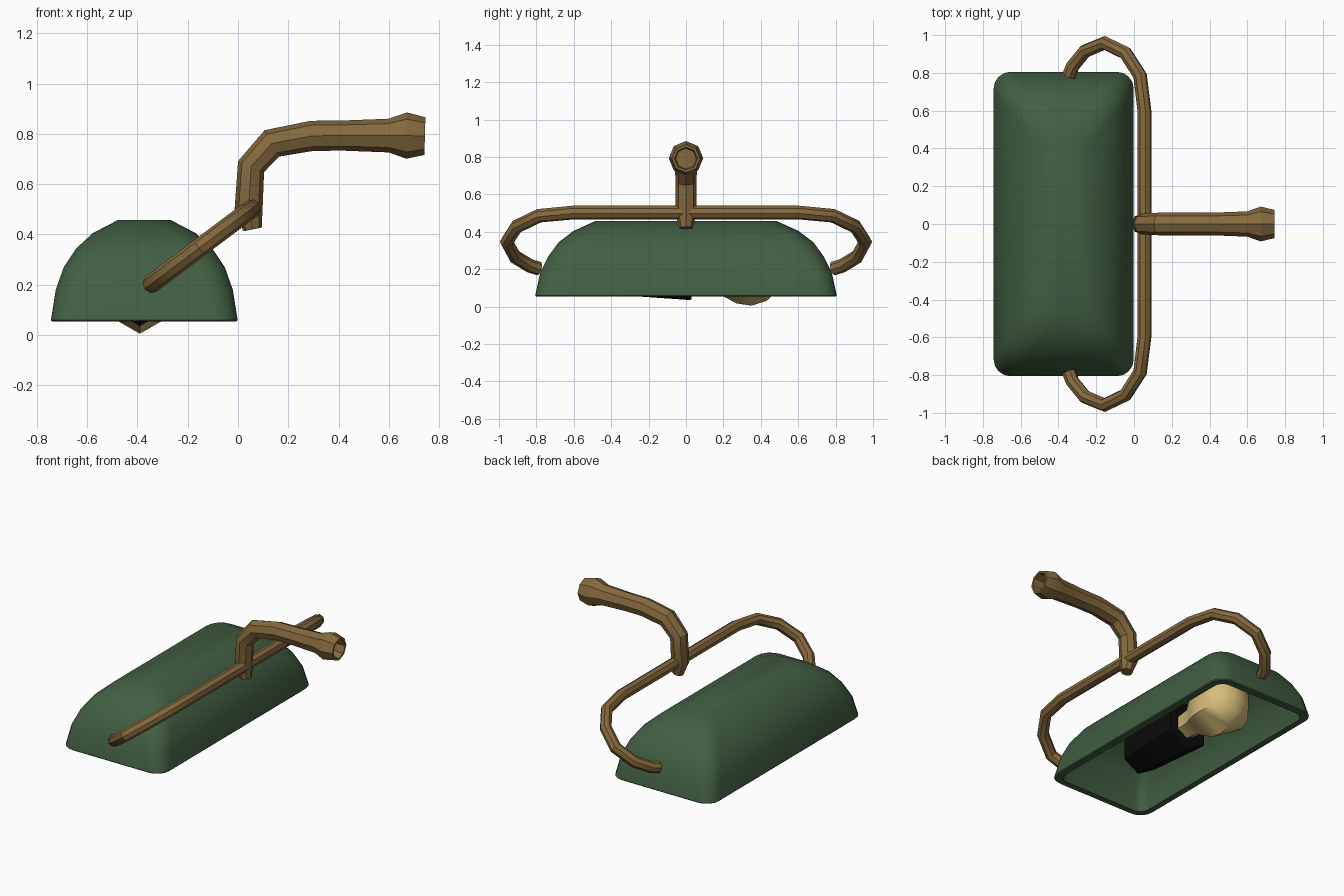
import bpy, bmesh, math
from mathutils import Vector

if "Cube" in bpy.data.objects:
    bpy.data.objects.remove(bpy.data.objects["Cube"])


def material(name, rgb):
    m = bpy.data.materials.new(name)
    m.diffuse_color = (*rgb, 1)
    m.use_nodes = True
    m.node_tree.nodes["Principled BSDF"].inputs["Base Color"].default_value = m.diffuse_color
    return m


GREEN = material("green enamel", (0.053, 0.112, 0.054))
BRASS = material("aged brass", (0.24, 0.143, 0.048))
BLACK = material("black plastic", (0.003, 0.003, 0.003))
GLASS = material("warm glass", (0.68, 0.51, 0.2))


def loft(name, rings, mat, cap_start=True, cap_end=True, recess=None, angle=30):
    """Skin a list of equal-length closed rings; recess hollows the last cap."""
    bm = bmesh.new()
    loops = [[bm.verts.new(p) for p in r] for r in rings]
    n = len(loops[0])
    for a, b in zip(loops, loops[1:]):
        for i in range(n):
            j = (i + 1) % n
            bm.faces.new((a[i], a[j], b[j], b[i]))
    if cap_start:
        bm.faces.new(loops[0][::-1])
    if cap_end:
        end = bm.faces.new(loops[-1])
    bmesh.ops.recalc_face_normals(bm, faces=bm.faces[:])
    if recess:
        thickness, move = recess
        bmesh.ops.inset_region(bm, faces=[end], thickness=thickness)
        bmesh.ops.inset_region(bm, faces=[end], thickness=0.006)
        bmesh.ops.translate(bm, verts=end.verts[:], vec=move)
    mesh = bpy.data.meshes.new(name)
    bm.to_mesh(mesh)
    bm.free()
    ob = bpy.data.objects.new(name, mesh)
    bpy.context.collection.objects.link(ob)
    mesh.materials.append(mat)
    bpy.ops.object.select_all(action='DESELECT')
    ob.select_set(True)
    bpy.context.view_layer.objects.active = ob
    bpy.ops.object.shade_smooth_by_angle(angle=math.radians(angle))
    return ob


def tube_rings(path, radii, side, sides=8):
    """Rings across a planar path; side is the normal of the path's plane."""
    pts = [Vector(p) for p in path]
    side = Vector(side).normalized()
    rings = []
    for i, p in enumerate(pts):
        before = (p - pts[i - 1]).normalized() if i else Vector()
        after = (pts[i + 1] - p).normalized() if i < len(pts) - 1 else Vector()
        up = (before + after).normalized().cross(side)
        rings.append([p + radii[i] * (math.cos(t) * side + math.sin(t) * up)
                      for t in (2 * math.pi * k / sides for k in range(sides))])
    return rings


# Lamp shade: rounded rectangles stacked into a dome, with an inner shell
CX = -0.3725


def rounded_rect(hw, hl, r, z, seg=4):
    pts = []
    for q, (sx, sy) in enumerate(((1, 1), (-1, 1), (-1, -1), (1, -1))):
        for k in range(seg + 1):
            a = math.pi / 2 * (q + k / seg)
            pts.append((CX + sx * (hw - r) + r * math.cos(a),
                        sy * (hl - r) + r * math.sin(a), z))
    return pts


# half width, half length, corner radius, height
dome = [(0.105, 0.485, 0.100, 0.457), (0.205, 0.60, 0.105, 0.405),
        (0.27, 0.68, 0.105, 0.345), (0.32, 0.735, 0.105, 0.27),
        (0.352, 0.78, 0.10, 0.18), (0.371, 0.806, 0.09, 0.06)]
outer = [rounded_rect(*d) for d in dome]
rim = [rounded_rect(0.365, 0.80, 0.088, 0.054), rounded_rect(0.325, 0.76, 0.06, 0.054)]
inner = [rounded_rect(w - 0.04, l - 0.04, r - 0.04, z - 0.03)
         for w, l, r, z in dome[-2::-1]]
loft("lamp_shade", outer + rim + inner, GREEN)

# Yoke: tilted bar bending round to both ends of the shade
half = [(0.055, 0.60), (0.032, 0.785), (-0.045, 0.905), (-0.155, 0.958),
        (-0.26, 0.915), (-0.325, 0.835), (-0.345, 0.785)]
SLOPE = 0.75
flat = [(x, -y) for x, y in reversed(half)] + half
yoke = [(x, y, 0.503 + SLOPE * (x - 0.055)) for x, y in flat]
loft("yoke", tube_rings(yoke, [0.037] * len(yoke), (-SLOPE, 0, 1)), BRASS)

# Wall arm: bent tube flaring into a hollow end
arm = [(0.058, 0.42), (0.042, 0.50), (0.052, 0.67), (0.135, 0.762), (0.295, 0.792),
       (0.42, 0.793), (0.60, 0.793), (0.67, 0.793), (0.743, 0.791)]
radii = [0.037, 0.056, 0.056, 0.06, 0.06, 0.06, 0.067, 0.092, 0.075]
loft("wall_arm", tube_rings([(x, 0, z) for x, z in arm], radii, (0, 1, 0)), BRASS,
     recess=(0.014, (-0.12, 0, 0)))

# Bulb socket and bulb: six-sided turned shapes lying along y
BX, BZ = -0.39, 0.195


def turned(name, profile, mat, angle):
    rings = tube_rings([(BX, y, BZ) for y, r in profile], [r for y, r in profile],
                       (0, 0, 1), sides=6)
    return loft(name, rings, mat, angle=angle)


turned("bulb_socket", [(-0.43, 0.122), (-0.41, 0.13), (0.02, 0.16), (0.03, 0.155)],
       BLACK, 30)
turned("bulb", [(0.02, 0.08), (0.12, 0.09), (0.19, 0.135), (0.27, 0.178), (0.35, 0.19),
                (0.43, 0.165), (0.49, 0.11), (0.515, 0.03)], GLASS, 50)
